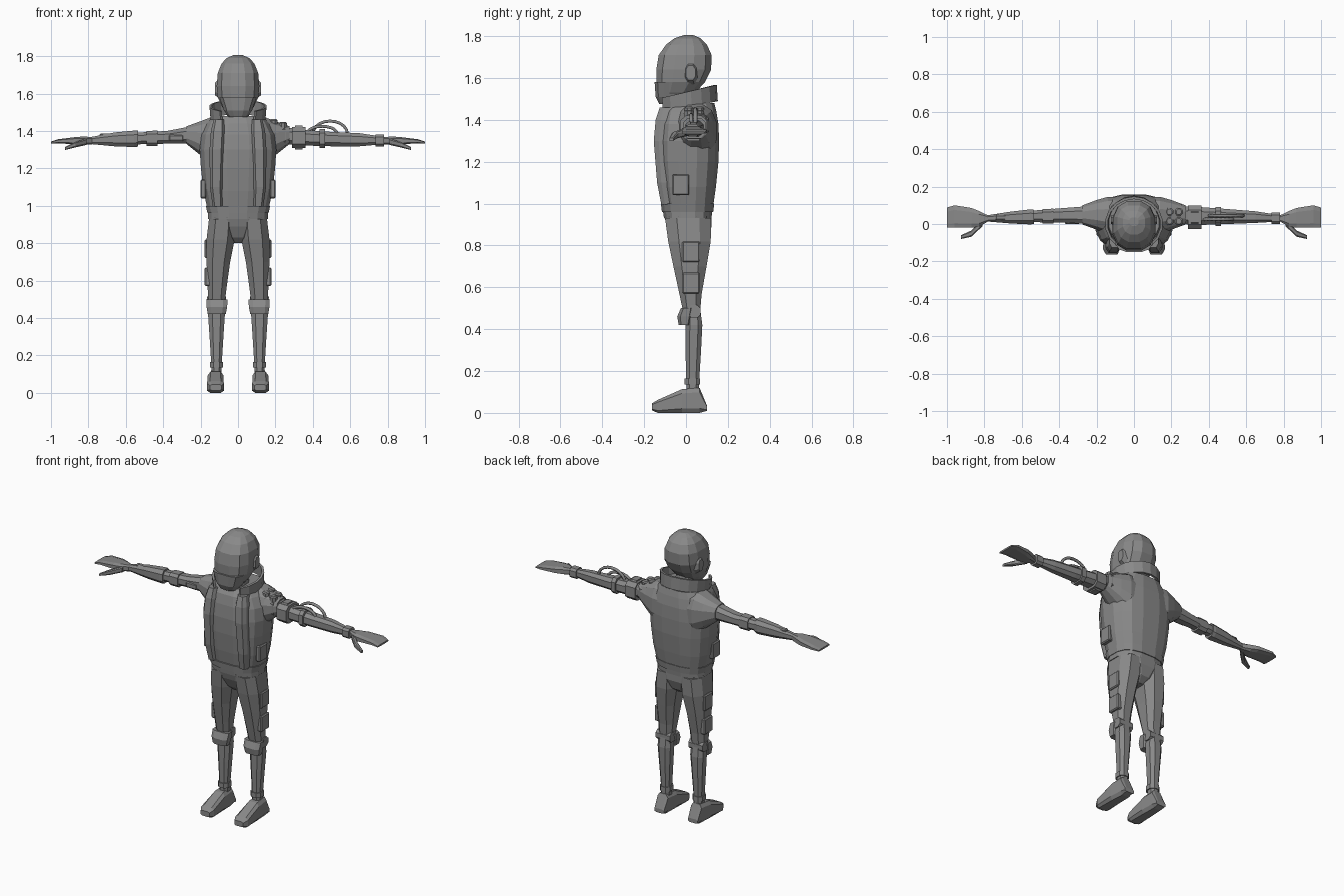
import bpy, bmesh, math

cube = bpy.data.objects.get("Cube")
if cube:
    bpy.data.objects.remove(cube, do_unlink=True)

TONE = (0.25, 0.25, 0.25, 1)
grey = bpy.data.materials.new("plain grey")
grey.use_nodes = True
grey.diffuse_color = TONE
grey.node_tree.nodes["Principled BSDF"].inputs["Base Color"].default_value = TONE


def add_object(name, mesh):
    mesh.materials.clear()
    mesh.materials.append(grey)
    obj = bpy.data.objects.new(name, mesh)
    bpy.context.collection.objects.link(obj)
    return obj


def finish(name, bm):
    bmesh.ops.recalc_face_normals(bm, faces=bm.faces)
    mesh = bpy.data.meshes.new(name)
    bm.to_mesh(mesh)
    bm.free()
    return add_object(name, mesh)


def loft(name, axis, rings, n=12, e=0.8, side=1):
    """Skin rounded cross-sections (t, a0, a1, b0, b1) along an axis."""
    bm = bmesh.new()
    limit = math.cos(math.pi / n) ** e
    loops = []
    for t, a0, a1, b0, b1 in rings:
        loop = []
        for i in range(n):
            ang = math.tau * (i + 0.5) / n
            u, v = (math.copysign(abs(k) ** e / limit, k)
                    for k in (math.cos(ang), math.sin(ang)))
            a = (a0 + a1) / 2 + (a1 - a0) / 2 * u
            b = (b0 + b1) / 2 + (b1 - b0) / 2 * v
            x, y, z = {"x": (t, a, b), "y": (a, t, b), "z": (a, b, t)}[axis]
            loop.append(bm.verts.new((x * side, y, z)))
        loops.append(loop)
    for low, high in zip(loops, loops[1:]):
        for i in range(n):
            j = (i + 1) % n
            bm.faces.new((low[i], low[j], high[j], high[i]))
    bm.faces.new(loops[0])
    bm.faces.new(loops[-1])
    return finish(name, bm)


def centred(rows):
    """Rings (z, half width, front, back) symmetric about x = 0."""
    return [(z, -w, w, f, b) for z, w, f, b in rows]


def block(name, x0, x1, y0, y1, z0, z1, side=1, bevel=0.006):
    obj = loft(name, "z", [(z0, x0, x1, y0, y1), (z1, x0, x1, y0, y1)], n=4, side=side)
    mod = obj.modifiers.new("edge", "BEVEL")
    mod.width = bevel
    mod.segments = 1
    return obj


# Head, lower face mask and neck
loft("head", "z", centred([
    (1.49, .055, -.12, 0), (1.53, .085, -.135, .045), (1.58, .108, -.14, .09),
    (1.64, .114, -.142, .12), (1.71, .108, -.13, .122), (1.76, .088, -.095, .1),
    (1.79, .06, -.055, .07), (1.805, .025, -.01, .035)]))
loft("face_mask", "z", centred([
    (1.475, .05, -.128, -.04), (1.51, .075, -.145, -.01), (1.58, .1, -.15, .0)]), e=.7)
loft("neck", "z", centred([(1.4, .065, -.07, .07), (1.54, .055, -.06, .05)]))

# Jacket body, hem, belt and hips
loft("jacket", "z", centred([
    (.99, .165, -.11, .13), (1.08, .185, -.125, .143), (1.2, .198, -.138, .155),
    (1.3, .205, -.14, .158), (1.38, .195, -.132, .155), (1.44, .165, -.118, .145),
    (1.48, .135, -.09, .135)]), n=16, e=.75)
loft("jacket_hem", "z", centred([(.96, .163, -.115, .13), (1.0, .172, -.12, .135)]), n=16, e=.75)
loft("belt", "z", centred([(.93, .16, -.105, .122), (.965, .16, -.11, .125)]), n=16, e=.75)
loft("hips", "z", centred([
    (.8, .03, -.03, .06), (.83, .07, -.06, .1), (.89, .132, -.09, .122),
    (.94, .157, -.105, .122)]), e=.75)


# Standing collar, open at the front
def collar():
    bm = bmesh.new()
    steps, gap = 14, math.radians(38)
    rows = []
    for i in range(steps + 1):
        ang = gap + (math.tau - 2 * gap) * i / steps
        s, c = math.sin(ang), math.cos(ang)
        low_y, top_y = .005 - .14 * c, -.14 * c
        low = bm.verts.new((.142 * s, low_y, 1.46 + .2 * low_y))
        top = bm.verts.new((.148 * s, top_y, 1.533 + .24 * top_y))
        rows.append((low, top))
    for (a, b), (c, d) in zip(rows, rows[1:]):
        bm.faces.new((a, c, d, b))
    obj = finish("collar", bm)
    mod = obj.modifiers.new("thickness", "SOLIDIFY")
    mod.thickness = .014
    mod.offset = 0


collar()

FOREARM_END = (.79, .014, .046, 1.33, 1.367)
for side, label in ((1, "left"), (-1, "right")):
    def part(name, axis, rings, **kw):
        return loft(f"{label}_{name}", axis, rings, side=side, **kw)

    def slab(name, *size):
        return block(f"{label}_{name}", *size, side=side)

    # Head and jacket details
    part("ear_cover", "x", [(.095, -.01, .055, 1.57, 1.68), (.122, .0, .045, 1.59, 1.66)], n=8)
    part("jacket_front", "z", [
        (.995, .082, .135, -.118, -.03), (1.1, .082, .15, -.138, -.04),
        (1.3, .074, .152, -.154, -.04), (1.4, .07, .145, -.145, -.03),
        (1.46, .075, .13, -.125, -.03)], n=8, e=.6)
    part("shoulder", "x", [
        (.06, -.06, .14, 1.2, 1.475), (.14, -.055, .145, 1.22, 1.475),
        (.2, -.03, .128, 1.27, 1.452), (.275, -.003, .1, 1.33, 1.425)])
    slab("side_pocket", .17, .2, -.065, .015, 1.04, 1.14)

    # Leg, thigh pockets and knee
    part("thigh", "z", [
        (.49, .07, .158, -.015, .068), (.57, .06, .163, -.032, .075),
        (.7, .042, .168, -.06, .098), (.82, .018, .168, -.085, .118),
        (.93, .012, .155, -.1, .12)], n=8)
    for z in (.72, .57):
        slab("thigh_pocket", .145, .178, -.018, .065, z, z + .1)
    part("knee_pad", "z", [
        (.42, .066, .162, -.035, .02), (.46, .058, .168, -.042, .03),
        (.5, .056, .17, -.025, .035)], n=8, e=.6)
    part("knee_joint", "x", [(.065, .01, .07, .455, .515), (.165, .01, .07, .455, .515)], n=8)
    part("shin", "z", [
        (.1, .088, .142, .003, .062), (.17, .086, .144, .0, .064),
        (.3, .078, .152, -.002, .072), (.42, .07, .16, -.002, .078),
        (.48, .075, .155, .005, .07)], n=8)
    part("ankle_band", "z", [(.135, .08, .15, -.006, .068), (.165, .08, .15, -.006, .068)], n=8)
    part("boot", "y", [
        (-.163, .088, .15, .012, .045), (-.135, .076, .165, 0, .062),
        (-.02, .078, .162, 0, .113), (.065, .082, .155, 0, .12),
        (.1, .085, .153, .01, .035)], n=8, e=.5)

    # Hand and thumb
    part("hand", "x", [
        (.78, .014, .046, 1.328, 1.368), (.83, -.015, .07, 1.325, 1.37),
        (.87, -.02, .086, 1.328, 1.367), (.96, -.02, .1, 1.334, 1.356),
        (1.0, -.02, .088, 1.332, 1.343)], n=8, e=.6)
    part("thumb", "x", [
        (.81, -.012, .025, 1.325, 1.36), (.87, -.068, -.035, 1.312, 1.342),
        (.925, -.08, -.06, 1.298, 1.314)], n=8, e=.6)

# Left arm with cuffs and bands
loft("left_arm", "x", [
    (.25, .0, .095, 1.33, 1.42), (.36, -.005, .09, 1.322, 1.405),
    (.5, .0, .08, 1.318, 1.395), (.65, .006, .068, 1.318, 1.388), FOREARM_END], n=8)
for x0, x1, y0, y1, z0, z1 in (
        (.29, .36, -.028, .1, 1.308, 1.42), (.305, .345, -.01, .08, 1.3, 1.428),
        (.235, .255, -.012, .108, 1.32, 1.43), (.437, .465, -.012, .092, 1.31, 1.41),
        (.735, .78, .0, .062, 1.318, 1.38)):
    loft("left_arm_band", "x", [(x0, y0, y1, z0, z1), (x1, y0, y1, z0, z1)], n=8, e=.6)

# Shoulder studs
for x, z in ((.19, 1.463), (.24, 1.448)):
    for y in (.015, .065):
        r = .021
        loft("shoulder_stud", "z", [
            (z - .05, x - r, x + r, y - r, y + r), (z - .006, x - r, x + r, y - r, y + r),
            (z, x - .014, x + .014, y - .014, y + .014)], n=8, e=1)


# Curved hoses over the left arm
def hose(y, start, end, height):
    curve = bpy.data.curves.new("hose_path", "CURVE")
    curve.dimensions = "3D"
    curve.bevel_depth = .009
    curve.bevel_resolution = 1
    curve.use_fill_caps = True
    spline = curve.splines.new("POLY")
    count = 11
    spline.points.add(count - 1)
    for i, p in enumerate(spline.points):
        ang = math.pi * i / (count - 1)
        x = (start + end) / 2 - (end - start) / 2 * math.cos(ang)
        p.co = (x, y, 1.385 + height * math.sin(ang), 1)
    path = bpy.data.objects.new("hose_path", curve)
    bpy.context.collection.objects.link(path)
    graph = bpy.context.evaluated_depsgraph_get()
    mesh = bpy.data.meshes.new_from_object(path.evaluated_get(graph))
    bpy.data.objects.remove(path, do_unlink=True)
    add_object("arm_hose", mesh)


hose(.045, .4, .585, .068)
hose(.025, .37, .53, .04)

# Right arm with guard, cuff and plates
loft("right_upper_arm", "x", [
    (.25, .0, .095, 1.332, 1.425), (.38, .008, .085, 1.332, 1.4),
    (.56, .01, .07, 1.328, 1.39)], n=8, side=-1)
loft("right_forearm", "x", [
    (.535, .0, .076, 1.316, 1.402), (.555, -.002, .078, 1.314, 1.402),
    (.66, .003, .066, 1.318, 1.392), FOREARM_END], n=8, side=-1)
loft("right_elbow_band", "x", [
    (.43, .003, .082, 1.32, 1.402), (.49, .003, .08, 1.32, 1.4)], n=8, e=.6, side=-1)
block("right_arm_plate", .29, .37, .0, .03, 1.345, 1.38, side=-1)
block("right_wrist_plate", .6, .74, .02, .05, 1.37, 1.387, side=-1)
